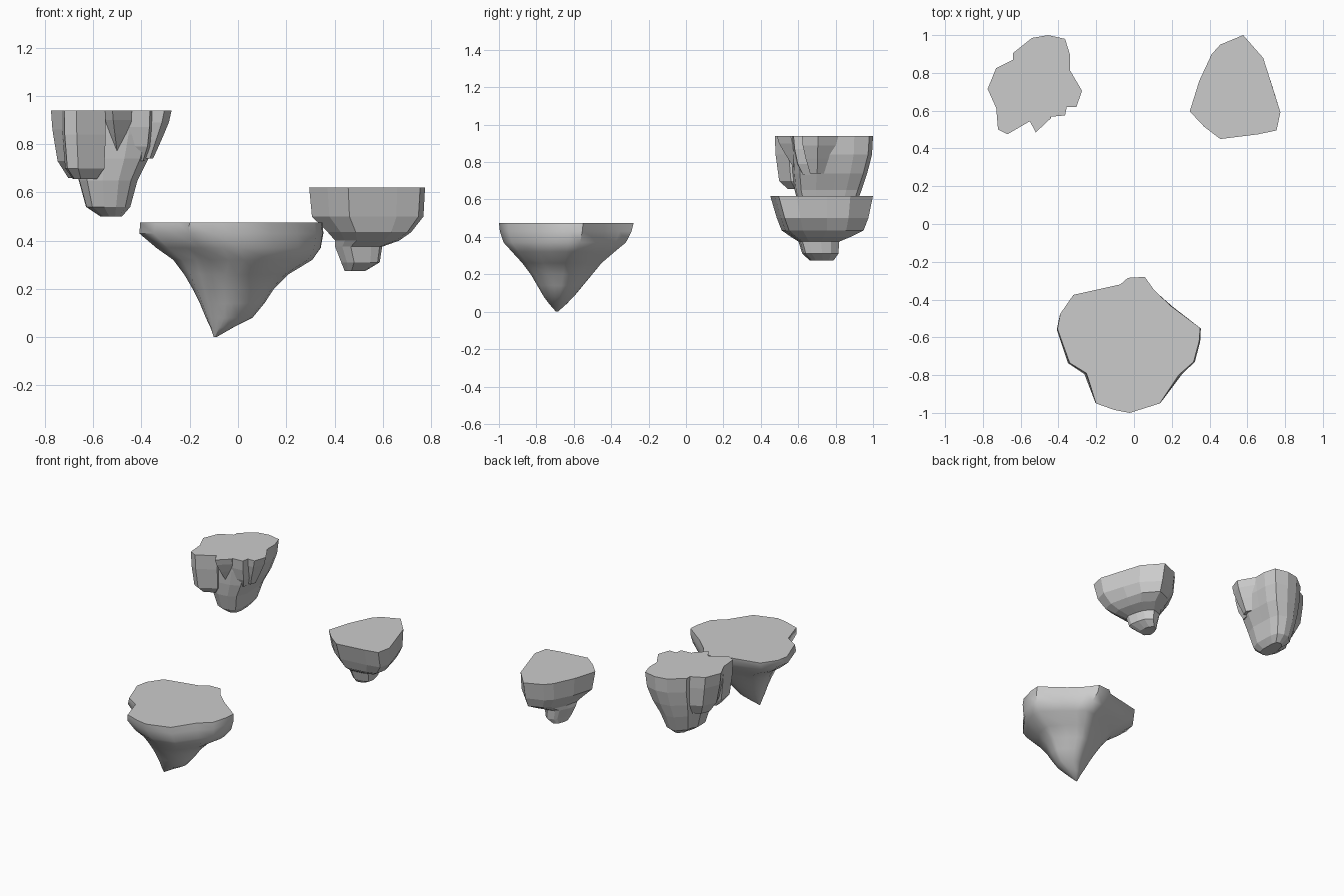
import bpy
import bmesh
from math import radians
from mathutils import Vector

cube = bpy.data.objects.get("Cube")
if cube:
    bpy.data.objects.remove(cube)

stone = bpy.data.materials.new("grey stone")
stone.use_nodes = True
stone.diffuse_color = (.6, .6, .6, 1)
stone.node_tree.nodes["Principled BSDF"].inputs["Base Color"].default_value = stone.diffuse_color


def finish(name, bm, smooth_angle):
    """Turn a bmesh into a shaded stone object."""
    bmesh.ops.recalc_face_normals(bm, faces=bm.faces[:])
    mesh = bpy.data.meshes.new(name)
    bm.to_mesh(mesh)
    bm.free()
    mesh.materials.append(stone)
    obj = bpy.data.objects.new(name, mesh)
    bpy.context.collection.objects.link(obj)
    if smooth_angle:
        bpy.ops.object.select_all(action='DESELECT')
        obj.select_set(True)
        bpy.context.view_layer.objects.active = obj
        bpy.ops.object.shade_smooth_by_angle(angle=radians(smooth_angle))
    return obj


def loft(name, outline, levels, smooth_angle=0, rounding=.6):
    """Fit the outline into each level (z, left, right, front, back) and skin the rings.
    Lower rings grow steadily rounder."""
    xs, ys = zip(*outline)
    low = Vector((min(xs), min(ys)))
    size = Vector((max(xs), max(ys))) - low
    bm = bmesh.new()
    rings = []
    for i, (z, left, right, front, back) in enumerate(levels):
        blend = rounding * i / (len(levels) - 1)
        ring = []
        for x, y in outline:
            p = Vector(((x - low.x) / size.x - .5, (y - low.y) / size.y - .5))
            p = p.lerp(p.normalized() * .5, blend)
            ring.append(bm.verts.new((left + (p.x + .5) * (right - left),
                                      front + (p.y + .5) * (back - front), z)))
        rings.append(ring)
    bm.faces.new(rings[0])
    bm.faces.new(rings[-1])
    for upper, lower in zip(rings, rings[1:]):
        for k in range(len(upper)):
            j = k - 1
            bm.faces.new((upper[j], upper[k], lower[k], lower[j]))
    return finish(name, bm, smooth_angle)


def chunk(name, outline, depths, shrink, drift):
    """A broken rock column: the outline shrinks and drifts as it goes down."""
    centre = sum((Vector(p) for p in outline), Vector((0, 0))) / len(outline)
    bm = bmesh.new()
    rings = []
    for z, scale, slide in zip(depths, shrink, (0, .2, .6, 1)):
        ring = []
        for p in outline:
            q = centre + (Vector(p) - centre) * scale + Vector(drift) * slide
            ring.append(bm.verts.new((q.x, q.y, z)))
        rings.append(ring)
    bm.faces.new(rings[0])
    bm.faces.new(rings[-1])
    for upper, lower in zip(rings, rings[1:]):
        for k in range(len(upper)):
            bm.faces.new((upper[k - 1], upper[k], lower[k], lower[k - 1]))
    return finish(name, bm, 0)


# Large smooth island at the front, tapering to a point
loft("large_island", [
    (.06, -.28), (-.03, -.285), (-.07, -.32), (-.32, -.375), (-.39, -.475),
    (-.405, -.555), (-.34, -.735), (-.25, -.79), (-.2, -.95), (-.1, -.985),
    (-.02, -1), (.14, -.95), (.24, -.8), (.32, -.73), (.35, -.62),
    (.355, -.55), (.2, -.435), (.11, -.35),
], [
    (.475, -.405, .35, -1, -.28),
    (.43, -.41, .355, -.995, -.29),
    (.37, -.34, .345, -.975, -.32),
    (.32, -.27, .31, -.93, -.38),
    (.26, -.225, .21, -.875, -.45),
    (.2, -.19, .15, -.83, -.5),
    (.14, -.16, .11, -.795, -.55),
    (.08, -.135, .06, -.76, -.6),
    (.04, -.115, -.02, -.73, -.64),
    (0, -.1, -.09, -.695, -.685),
], smooth_angle=50, rounding=.9)

# Faceted island at the back left, with a small stub below
loft("faceted_island", [
    (.575, 1), (.455, .95), (.41, .9), (.345, .76), (.295, .6), (.37, .52),
    (.455, .455), (.655, .48), (.75, .5), (.77, .595), (.72, .755), (.68, .88),
], [
    (.62, .295, .775, .45, 1),
    (.5, .305, .77, .485, .975),
    (.435, .37, .72, .51, .95),
    (.4, .4, .67, .56, .88),
    (.375, .4, .6, .6, .82),
    (.31, .425, .59, .62, .815),
    (.275, .44, .53, .66, .79),
], rounding=.4)

# Core of the cracked island at the back right
loft("cracked_island_core", [
    (-.455, 1), (-.54, .985), (-.64, .905), (-.64, .85), (-.7, .8),
    (-.7, .66), (-.65, .59), (-.55, .56), (-.45, .57), (-.37, .6),
    (-.33, .7), (-.34, .815), (-.34, .9), (-.365, .98),
], [
    (.94, -.7, -.33, .56, 1),
    (.84, -.69, -.34, .565, .995),
    (.74, -.68, -.37, .57, .97),
    (.65, -.66, -.415, .58, .94),
    (.54, -.63, -.445, .61, .9),
    (.5, -.57, -.48, .66, .85),
], rounding=.3)

# Broken columns clinging to the core
straight = (1, 1, .9, .55)
tapered = (1, .95, .75, .45)
chunk("front_right_column", [(-.73, .62), (-.72, .5), (-.67, .475), (-.55, .545),
                             (-.55, .67), (-.68, .7)],
      (.94, .84, .7, .655), straight, (.01, .02))
chunk("side_column", [(-.64, .87), (-.73, .825), (-.775, .715), (-.73, .615),
                      (-.62, .65), (-.6, .8)],
      (.94, .86, .73, .66), straight, (.03, .01))
chunk("front_middle_column", [(-.56, .56), (-.52, .485), (-.44, .56), (-.46, .64), (-.54, .64)],
      (.94, .9, .84, .77), tapered, (.01, .04))
chunk("front_left_column", [(-.47, .565), (-.365, .575), (-.35, .65), (-.44, .7)],
      (.94, .87, .79, .73), straight, (-.01, .03))
chunk("outer_left_column", [(-.37, .62), (-.305, .62), (-.275, .705), (-.34, .815), (-.42, .73)],
      (.94, .89, .82, .74), tapered, (-.04, 0))
